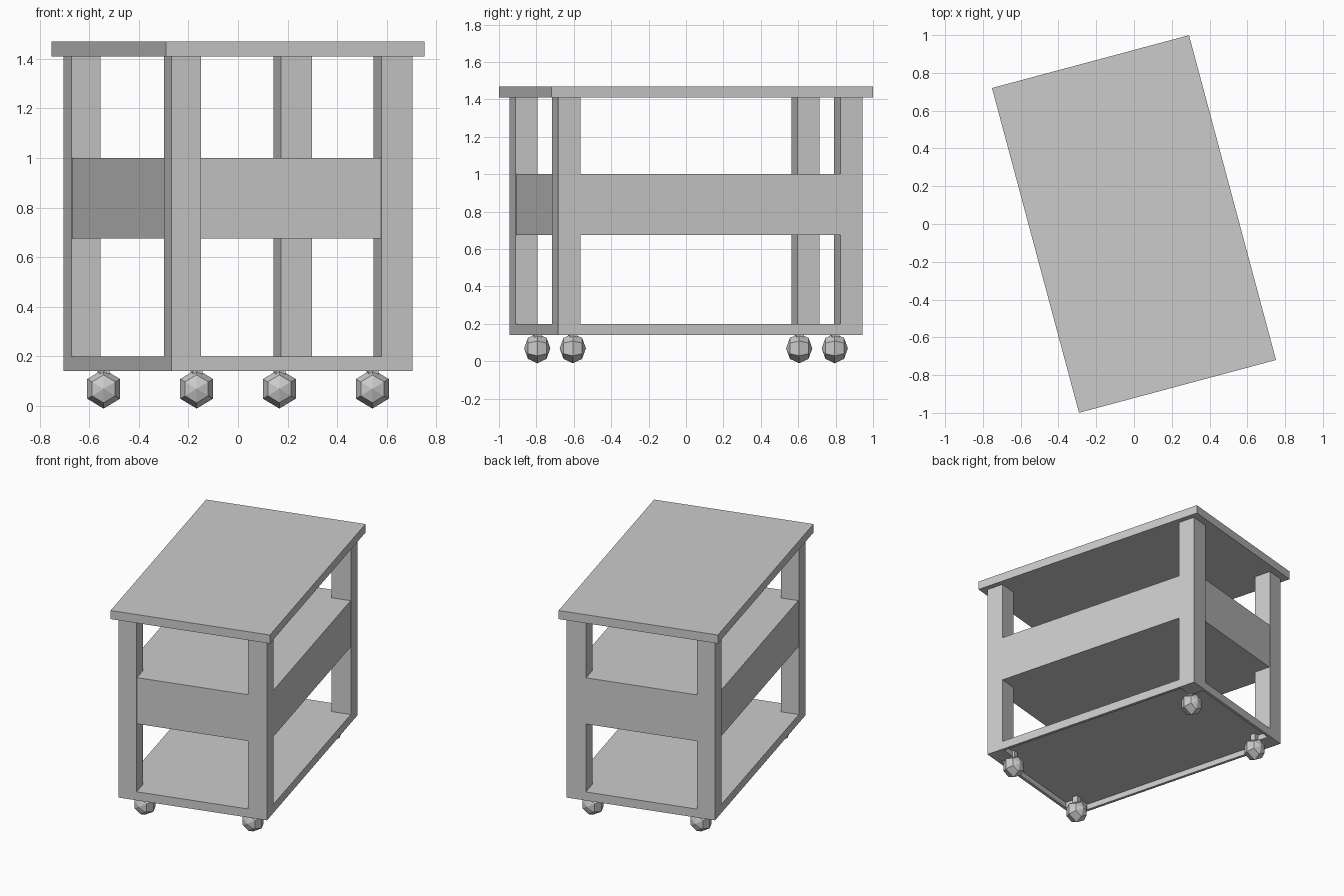
import bpy, bmesh
from math import radians
from mathutils import Matrix

if "Cube" in bpy.data.objects:
    bpy.data.objects.remove(bpy.data.objects["Cube"])

ROT = Matrix.Rotation(radians(15), 4, 'Z')   # the cart is turned 15 degrees
A, B = 0.503, 0.842                          # half width and depth of the frame
LEG = 0.122


def finish(name, bm, matrix=ROT):
    mesh = bpy.data.meshes.new(name)
    bm.to_mesh(mesh)
    bm.free()
    obj = bpy.data.objects.new(name, mesh)
    obj.matrix_world = matrix
    bpy.context.collection.objects.link(obj)
    return obj


def box(name, x, y, z):
    bm = bmesh.new()
    bmesh.ops.create_cube(bm, size=1)
    for v in bm.verts:
        v.co = [(r[0] + r[1]) / 2 + c * (r[1] - r[0]) for c, r in zip(v.co, (x, y, z))]
    return finish(name, bm)


# Overhanging table top
box("table_top", (-0.54, 0.54), (-0.89, 0.89), (1.41, 1.47))

# Drawer block between the legs, set back slightly at the ends
box("drawer_block", (-A + 0.004, A - 0.001), (-B + 0.006, B - 0.006), (0.675, 1.0))

# Bottom tray: thin panel with a rim hanging below it
T = 0.02
box("bottom_panel", (-A + T, A - T), (-B + T, B - T), (0.18, 0.2))
for s, side in ((-1, "left"), (1, "right")):
    box(side + "_bottom_rim", sorted((s * A, s * (A - T))), (-B, B), (0.14, 0.2))
for s, side in ((-1, "front"), (1, "back")):
    box(side + "_bottom_rim", (-A + T, A - T), sorted((s * B, s * (B - T))), (0.14, 0.2))

for sy, end in ((-1, "front"), (1, "back")):
    for sx, side in ((-1, "left"), (1, "right")):
        name = f"{end}_{side}"
        # Corner leg (the right pair is slightly wider)
        w = LEG if sx < 0 else 0.13
        box(name + "_leg", sorted((sx * A, sx * (A - w))),
            sorted((sy * B, sy * (B - LEG))), (0.14, 1.41))
        # Faceted six-sided caster ball with its axis front to back
        cx, cy = sx * 0.367, sy * 0.725
        bm = bmesh.new()
        bmesh.ops.create_uvsphere(bm, u_segments=6, v_segments=4, radius=0.078)
        bmesh.ops.rotate(bm, verts=bm.verts, matrix=Matrix.Rotation(radians(90), 3, 'X'))
        bmesh.ops.scale(bm, verts=bm.verts, vec=(0.98, 0.9, 1.02))
        pos = ROT @ Matrix.Translation((cx, cy, 0)).translation
        finish(name + "_caster", bm, Matrix.Translation((pos.x, pos.y, 0.069)))
        # Short stem joining the caster to the tray
        box(name + "_caster_stem", (cx - 0.02, cx + 0.02), (cy - 0.02, cy + 0.02), (0.1, 0.185))
